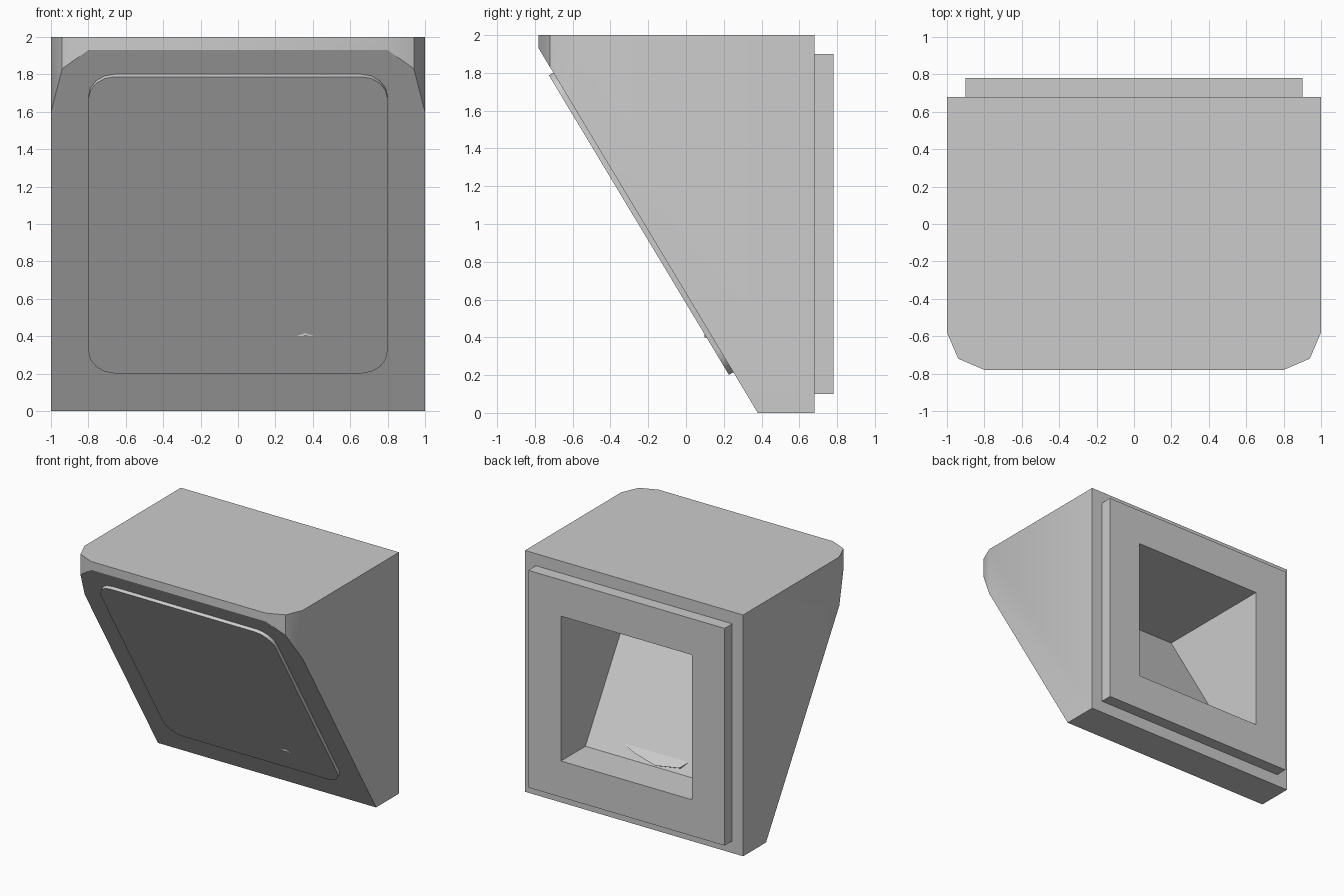
import bpy, bmesh, math
from mathutils import Vector, Matrix

cube = bpy.data.objects.get("Cube")
if cube:
    bpy.data.objects.remove(cube, do_unlink=True)

grey = bpy.data.materials.new("plain_grey")
grey.use_nodes = True
grey.diffuse_color = (0.6, 0.6, 0.6, 1)
grey.node_tree.nodes["Principled BSDF"].inputs["Base Color"].default_value = grey.diffuse_color

# Sloping front: passes through (y=0.38, z=0) and rises forwards
LEAN = 0.601
FOOT = 0.38
up_slope = Vector((0, -LEAN, 1)).normalized()
outward = Vector((0, -1, -LEAN)).normalized()


def prism(name, points, depth):
    """Closed prism from a planar outline and an extrusion vector."""
    bm = bmesh.new()
    face = bm.faces.new([bm.verts.new(p) for p in points])
    new = bmesh.ops.extrude_face_region(bm, geom=[face])["geom"]
    bmesh.ops.translate(bm, vec=depth, verts=[v for v in new if isinstance(v, bmesh.types.BMVert)])
    bmesh.ops.recalc_face_normals(bm, faces=bm.faces)
    return finish(name, bm)


def finish(name, bm):
    mesh = bpy.data.meshes.new(name)
    bm.to_mesh(mesh)
    bm.free()
    mesh.materials.append(grey)
    obj = bpy.data.objects.new(name, mesh)
    bpy.context.collection.objects.link(obj)
    return obj


def smooth(obj):
    bpy.ops.object.select_all(action="DESELECT")
    obj.select_set(True)
    bpy.context.view_layer.objects.active = obj
    bpy.ops.object.shade_smooth_by_angle(angle=math.radians(30))


def cut(obj, cutter):
    mod = obj.modifiers.new("recess", "BOOLEAN")
    mod.object = cutter
    mod.solver = "EXACT"
    bpy.ops.object.select_all(action="DESELECT")
    obj.select_set(True)
    bpy.context.view_layer.objects.active = obj
    bpy.ops.object.modifier_apply(modifier=mod.name)


# Housing: footprint with rounded front corners, trimmed by the slope
half = [(1, 0.68), (1, -0.58), (0.94, -0.72), (0.8, -0.78)]
outline = half + [(-x, y) for x, y in reversed(half)]
housing = prism("housing", [(x, y, 0) for x, y in outline], Vector((0, 0, 2)))
bm = bmesh.new()
bm.from_mesh(housing.data)
trim = bmesh.ops.bisect_plane(bm, geom=bm.verts[:] + bm.edges[:] + bm.faces[:],
                              plane_co=(0, FOOT, 0), plane_no=outward, clear_outer=True)
rim = [e for e in trim["geom_cut"] if isinstance(e, bmesh.types.BMEdge)]
bmesh.ops.contextual_create(bm, geom=rim)
bmesh.ops.recalc_face_normals(bm, faces=bm.faces)
bm.to_mesh(housing.data)
bm.free()

# Back frame
back_frame = prism("back_frame", [(-0.9, 0.68, 0.1), (0.9, 0.68, 0.1), (0.9, 0.68, 1.9), (-0.9, 0.68, 1.9)],
                   Vector((0, 0.1, 0)))

# Square recess whose far wall follows the slope
profile = [(0.46, 0.4), (-0.26, 1.6), (0.9, 1.6), (0.9, 0.4)]
cutter = prism("recess_cutter", [(-0.6, y, z) for y, z in profile], Vector((1.2, 0, 0)))
for part in (housing, back_frame):
    cut(part, cutter)
    smooth(part)
bpy.data.objects.remove(cutter, do_unlink=True)

# Raised front panel with rounded corners
radius, steps = 0.14, 4
half_w, half_h = 0.8, 0.925
centre = Vector((0, FOOT - LEAN * 1.008, 1.008))
points = []
for corner, (sx, sy) in enumerate([(1, 1), (-1, 1), (-1, -1), (1, -1)]):
    for i in range(steps + 1):
        a = math.pi / 2 * (corner + i / steps)
        u = sx * (half_w - radius) + radius * math.cos(a)
        v = sy * (half_h - radius) + radius * math.sin(a)
        points.append(centre + Vector((u, 0, 0)) + up_slope * v)
smooth(prism("front_panel", points, outward * 0.027))

# Rounded ledge at the foot of the recess
ledge = [(0.3, 0.405, 0.49), (0.16, 0.452, 0.46), (-0.05, 0.477, 0.42), (-0.26, 0.463, 0.45), (-0.31, 0.405, 0.49)]
prism("recess_ledge", ledge, Vector((0, -0.08, -0.04)))

# Small pointed catch low on the front panel
bm = bmesh.new()
tips = [bm.verts.new(p) for p in [(0.29, 0.112, 0.4), (0.43, 0.112, 0.4), (0.36, 0.098, 0.4), (0.36, 0.098, 0.418)]]
bmesh.ops.convex_hull(bm, input=tips)
finish("panel_catch", bm)
